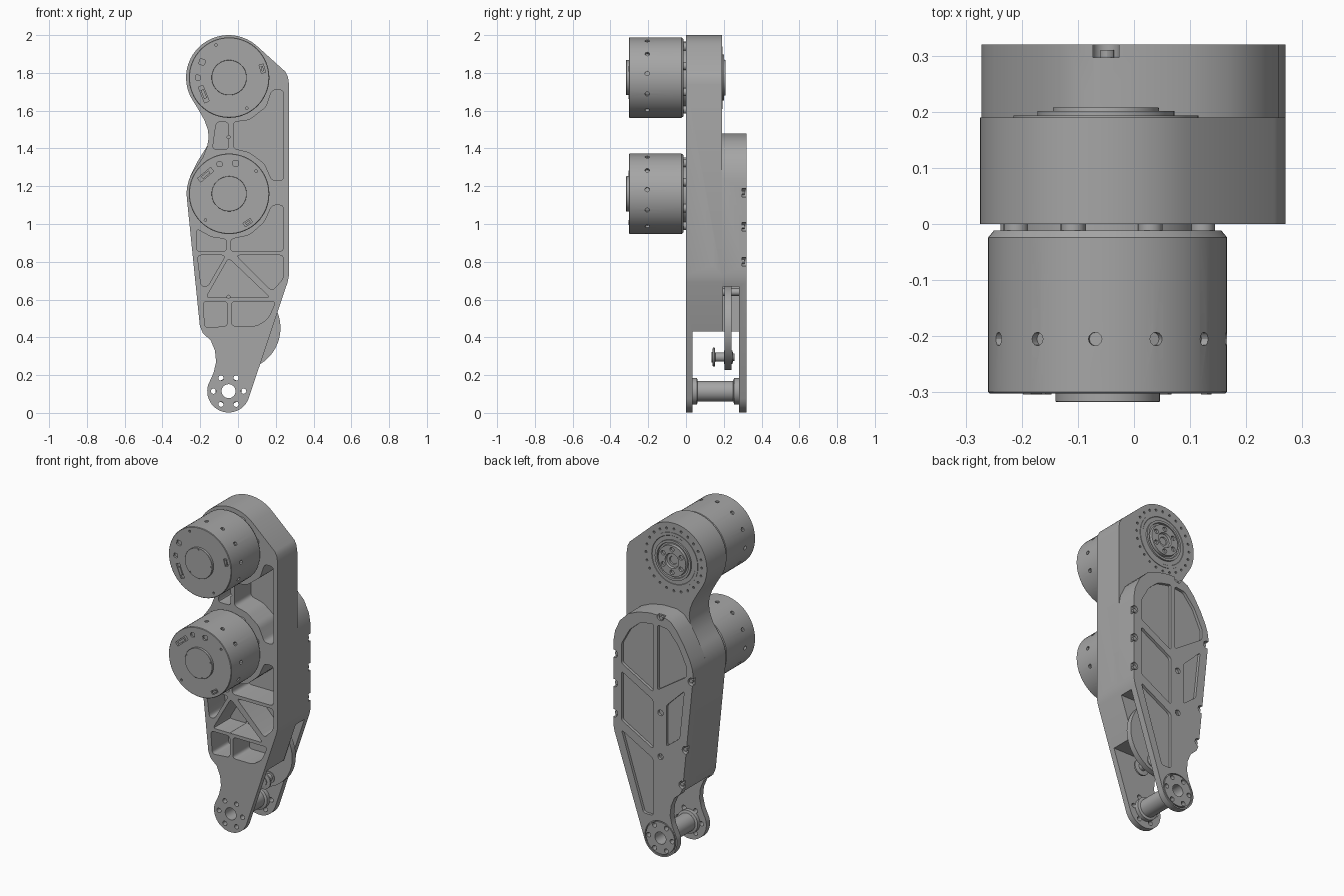
import bpy, bmesh
from math import sin, cos, pi, radians
from mathutils import Matrix, Vector

if "Cube" in bpy.data.objects:
    bpy.data.objects.remove(bpy.data.objects["Cube"])

metal = bpy.data.materials.new("machined_grey")
metal.use_nodes = True
GREY = (0.38, 0.38, 0.38, 1)
metal.diffuse_color = GREY
metal.node_tree.nodes["Principled BSDF"].inputs["Base Color"].default_value = GREY

CX, UPPER, LOWER, FOOT = -0.05, 1.775, 1.16, 0.115


def arc(cx, cz, r, a0, a1, n):
    angles = [radians(a0 + (a1 - a0) * i / n) for i in range(n + 1)]
    return [(cx + r * cos(a), cz + r * sin(a)) for a in angles]


def circle(cx, cz, r, n=32):
    return arc(cx, cz, r, 0, 360, n)[:-1]


def ring(cx, cz, radius, count, offset=0):
    return [p for p in arc(cx, cz, radius, offset, offset + 360, count)[:-1]]


def rounded(pts, r=0.022, n=4):
    """Round every corner of a polygon with a small quadratic curve."""
    out = []
    for i, p in enumerate(pts):
        p, a, b = Vector(p), Vector(pts[i - 1]), Vector(pts[(i + 1) % len(pts)])
        s = p + (a - p).normalized() * min(r, (a - p).length * 0.45)
        e = p + (b - p).normalized() * min(r, (b - p).length * 0.45)
        for k in range(n + 1):
            t = k / n
            out.append(tuple(s * (1 - t) ** 2 + p * 2 * t * (1 - t) + e * t * t))
    return out


def finish(name, bm):
    bmesh.ops.recalc_face_normals(bm, faces=bm.faces)
    mesh = bpy.data.meshes.new(name)
    bm.to_mesh(mesh)
    bm.free()
    mesh.materials.append(metal)
    ob = bpy.data.objects.new(name, mesh)
    bpy.context.collection.objects.link(ob)
    return ob


def prisms(name, shapes, y0, y1):
    """Extrude one or more x-z outlines from y0 to y1."""
    bm = bmesh.new()
    for pts in shapes:
        face = bm.faces.new([bm.verts.new((x, y0, z)) for x, z in pts])
        new = bmesh.ops.extrude_face_region(bm, geom=[face])["geom"]
        verts = [g for g in new if isinstance(g, bmesh.types.BMVert)]
        bmesh.ops.translate(bm, verts=verts, vec=(0, y1 - y0, 0))
    return finish(name, bm)


def lathe(name, profile, cx, cz, closed=False):
    """Revolve an (r, y) profile about the y axis through (cx, cz)."""
    bm = bmesh.new()
    vs = [bm.verts.new((cx + r, y, cz)) for r, y in profile]
    pairs = list(zip(vs, vs[1:])) + ([(vs[-1], vs[0])] if closed else [])
    edges = [bm.edges.new(p) for p in pairs]
    bmesh.ops.spin(bm, geom=vs + edges, cent=(cx, 0, cz), axis=(0, 1, 0),
                   angle=2 * pi, steps=64, use_merge=False)
    bmesh.ops.remove_doubles(bm, verts=bm.verts, dist=1e-5)
    return finish(name, bm)


def box(x0, x1, y0, y1, z0, z1):
    return prisms("cutter", [[(x0, z0), (x1, z0), (x1, z1), (x0, z1)]], y0, y1)


def cut(ob, *cutters):
    for c in cutters:
        c.hide_render = True
        mod = ob.modifiers.new("cut", "BOOLEAN")
        mod.operation, mod.solver, mod.object = "DIFFERENCE", "EXACT", c
        ev = ob.evaluated_get(bpy.context.evaluated_depsgraph_get())
        mesh = bpy.data.meshes.new_from_object(ev)
        ob.modifiers.clear()
        ob.data = mesh
        bpy.data.objects.remove(c)


def holes(centres, r, y0, y1, n=16):
    return prisms("cutter", [circle(x, z, r, n) for x, z in centres], y0, y1)


# Shared lower silhouette, from the left flank round the foot to the right flank
lower_edge = (arc(CX, LOWER, 0.222, 165, 187, 4)
              + [(-0.202, 0.46), (-0.185, 0.42), (-0.145, 0.385), (-0.122, 0.33),
                 (-0.116, 0.27), (-0.13, 0.21)]
              + arc(CX, FOOT, 0.113, 162, 340, 24) + [(0.262, 0.69), (0.27, 0.73)])
body_outline = (arc(CX, UPPER, 0.225, 48, 208, 32)
                + [(-0.215, 1.615), (-0.178, 1.55), (-0.16, 1.5), (-0.155, 1.46),
                   (-0.163, 1.41), (-0.185, 1.355)]
                + arc(CX, LOWER, 0.222, 140, 160, 4) + lower_edge
                + [(0.27, 1.74), (0.264, 1.78), (0.25, 1.807)])
cover_outline = ([(0.27, 1.24), (0.258, 1.31), (0.225, 1.38), (0.17, 1.435), (0.1, 1.465),
                  (0.02, 1.48), (-0.07, 1.48), (-0.12, 1.46), (-0.165, 1.41),
                  (-0.215, 1.33), (-0.25, 1.26)] + lower_edge)

foot_bolts = ring(CX, FOOT, 0.08, 6)

# Main frame with lightening pockets
frame = prisms("main_frame", [body_outline], 0, 0.19)
pockets = [
    [(-0.115, 1.54), (-0.05, 1.54), (-0.05, 1.395), (-0.135, 1.395)],
    [(0.18, 1.71), (0.24, 1.71), (0.24, 1.23), (0.18, 1.23), (0.14, 1.32), (0.06, 1.38),
     (-0.025, 1.40), (-0.025, 1.54), (0.06, 1.55), (0.15, 1.62)],
    [(0.18, 1.10), (0.24, 1.10), (0.24, 0.855), (-0.04, 0.855), (-0.04, 0.92),
     (0.06, 0.94), (0.14, 1.01)],
    [(-0.22, 0.975), (-0.14, 0.93), (-0.06, 0.92), (-0.06, 0.855), (-0.22, 0.855)],
    [(-0.215, 0.835), (-0.065, 0.835), (-0.16, 0.67), (-0.195, 0.67)],
    [(-0.05, 0.82), (0.17, 0.61), (-0.17, 0.61)],
    [(-0.01, 0.835), (0.24, 0.835), (0.24, 0.71), (0.18, 0.645)],
    [(-0.185, 0.59), (-0.055, 0.59), (-0.055, 0.46), (-0.175, 0.45)],
    [(-0.035, 0.59), (0.2, 0.59), (0.16, 0.5), (0.1, 0.46), (-0.035, 0.46)]]
cut(frame,
    prisms("cutter", [rounded(p) for p in pockets], -0.05, 0.16),
    box(-0.5, 0.5, 0.035, 0.3, -0.2, 0.43),
    holes([(CX, FOOT)], 0.037, -0.1, 0.3, 32),
    holes(foot_bolts, 0.014, -0.1, 0.3),
    holes([(CX, 1.46), (CX, 0.615)], 0.008, -0.1, 0.3),
    holes(ring(CX, UPPER, 0.19, 24), 0.007, 0.17, 0.3, 10))
side_pins = prisms("cutter", [circle(0.14, z, 0.008, 10) for z in (0.785, 0.92)], 0.25, 0.4)
side_pins.data.transform(Matrix(((0, 1, 0, 0), (1, 0, 0, 0), (0, 0, 1, 0), (0, 0, 0, 1))))
cut(frame, side_pins)

# Rear cover: outer plate, linkage slot, shallow panels and screw notches
cover = prisms("rear_cover", [cover_outline], 0.19, 0.32)
panels = [
    [(0.215, 1.12), (0.215, 1.24), (0.16, 1.34), (0.09, 1.4), (0.0, 1.42), (0.0, 1.0)],
    [(0.215, 1.07), (0.0, 0.95), (0.0, 0.65), (0.215, 0.77)],
    [(0.215, 0.71), (0.0, 0.59), (0.0, 0.24), (0.065, 0.24)],
    [(-0.03, 1.42), (-0.1, 1.41), (-0.17, 1.33), (-0.228, 1.21), (-0.225, 1.15), (-0.03, 1.02)],
    [(-0.09, 0.94), (-0.212, 1.06), (-0.18, 0.76), (-0.09, 0.69)]]
notches = [(0.265, 1.165), (0.265, 0.985), (0.265, 0.8), (CX, 1.475),
           (-0.262, 1.13), (-0.222, 0.7), (-0.2, 0.48)]
centre_screws = [(CX, 0.885), (CX, 0.615)]
cut(cover,
    box(-0.5, 0.5, 0.1, 0.28, -0.2, 0.43),
    box(-0.1, 0.5, 0.195, 0.28, 0.3, 0.67),
    prisms("cutter", [rounded(p, 0.015) for p in panels], 0.302, 0.4),
    holes(notches, 0.024, 0.297, 0.4, 20),
    holes(centre_screws, 0.018, 0.305, 0.4),
    holes([(CX, 0.615)], 0.008, 0.1, 0.4),
    holes([(CX, FOOT)], 0.037, 0.1, 0.4, 32),
    holes(foot_bolts, 0.014, 0.1, 0.4),
    lathe("cutter", [(0.098, 0.31), (0.104, 0.31), (0.104, 0.34), (0.098, 0.34)], CX, FOOT, True))
prisms("cover_screws", [circle(x * 0.96, z - (0.012 if z > 1.4 else 0), 0.012, 12)
                        for x, z in notches], 0.295, 0.31)

# Hollow foot axle with flanged ends
lathe("foot_axle", [(0.037, 0.035), (0.07, 0.035), (0.07, 0.058), (0.055, 0.062),
                    (0.055, 0.25), (0.07, 0.255), (0.07, 0.28), (0.037, 0.28)], CX, FOOT, True)

# Swinging crank and its pin inside the slot
prisms("crank", [rounded(arc(0, 0.45, 0.225, 90, -85, 32)
                         + [(-0.06, 0.27), (-0.08, 0.45), (-0.06, 0.64)], 0.01)], 0.205, 0.24)
lathe("crank_pin", [(0, 0.135), (0.028, 0.135), (0.028, 0.14), (0.05, 0.142), (0.05, 0.152),
                    (0.024, 0.155), (0.024, 0.2), (0.035, 0.2), (0.035, 0.245),
                    (0.02, 0.25), (0.02, 0.258), (0, 0.258)], 0.07, 0.295)
prisms("crank_upper_pin", [circle(0.05, 0.64, 0.02)], 0.19, 0.285)

# Output bearing on the rear of the upper joint
bearing = lathe("output_bearing", [
    (0, 0.18), (0.165, 0.18), (0.165, 0.193), (0.148, 0.193), (0.146, 0.191), (0.122, 0.191),
    (0.122, 0.201), (0.108, 0.201), (0.106, 0.191), (0.096, 0.191), (0.094, 0.208),
    (0.046, 0.208), (0.042, 0.196), (0.025, 0.196), (0.022, 0.188), (0, 0.188)], CX, UPPER)
cut(bearing, holes(ring(CX, UPPER, 0.07, 6, 30), 0.014, 0.195, 0.3))


# Drive motors: the lower one is the same unit turned on its axis
def motor(label, cz, turn):
    cx = -0.047
    body = lathe(label + "_motor", [
        (0, -0.317), (0.092, -0.317), (0.093, -0.316), (0.093, -0.302), (0.21, -0.302),
        (0.213, -0.299), (0.213, -0.024), (0.203, -0.012), (0.165, -0.012),
        (0.165, 0.002), (0, 0.002)], cx, cz)
    # Radial screw holes round the casing
    bm = bmesh.new()
    for i in range(12):
        a = radians(30 * i + 6)
        m = (Matrix.Translation((cx + 0.213 * cos(a), -0.205, cz + 0.213 * sin(a)))
             @ Matrix.Rotation(-a, 4, "Y") @ Matrix.Rotation(pi / 2, 4, "Y"))
        bmesh.ops.create_cone(bm, cap_ends=True, segments=12, radius1=0.012,
                              radius2=0.012, depth=0.03, matrix=m)

    def polar(r, deg):
        a = radians(deg + turn)
        return cx + r * cos(a), cz + r * sin(a)

    def socket(r, deg, length, width, tilt):
        c, t = Vector(polar(r, deg)), radians(tilt + turn)
        u, v = Vector((cos(t), sin(t))) * length / 2, Vector((-sin(t), cos(t))) * width / 2
        return [tuple(c + u + v), tuple(c - u + v), tuple(c - u - v), tuple(c + u - v)]
    # Connector sockets and screw holes in the front face
    cut(body, finish("cutter", bm),
        prisms("cutter", [socket(0.16, 213, 0.09, 0.026, 112), socket(0.182, 15, 0.045, 0.022, 105),
                          rounded(socket(0.165, 150, 0.03, 0.03, 80), 0.008),
                          rounded(socket(0.165, 180, 0.026, 0.026, 80), 0.008)], -0.4, -0.29),
        holes([polar(0.187, d) for d in (112, 300)], 0.007, -0.4, -0.29, 10),
        holes([polar(0.085, d) for d in (0, 90, 230)], 0.004, -0.4, -0.312, 8))
    prisms(label + "_motor_plug", [socket(0.16, 213, 0.05, 0.016, 112),
                                   socket(0.182, 15, 0.028, 0.012, 105)], -0.295, -0.304)
    # Mounting feet between casing and frame
    prisms(label + "_motor_feet", [circle(x, z, 0.022, 16)
                                   for x, z in ring(cx, cz, 0.18, 8, 20)], -0.014, 0.003)


motor("upper", UPPER, 0)
motor("lower", LOWER, -72)

# Smooth round walls, keep machined edges crisp
for ob in bpy.context.scene.objects:
    ob.select_set(ob.type == "MESH")
    if ob.type == "MESH":
        bpy.context.view_layer.objects.active = ob
bpy.ops.object.shade_smooth_by_angle(angle=radians(30))
